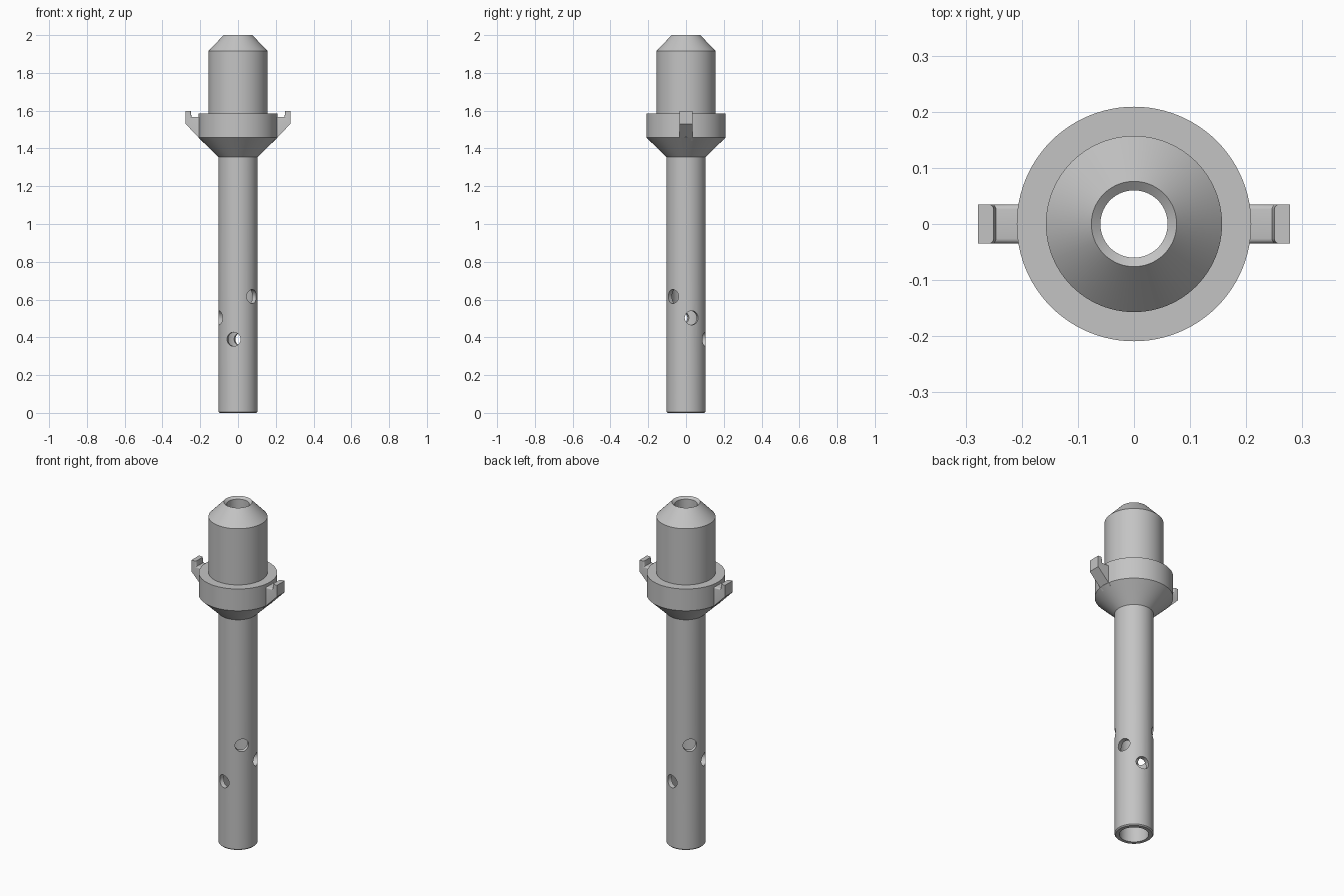
import bpy, bmesh
from math import pi, cos, sin, radians

cube = bpy.data.objects.get("Cube")
if cube:
    bpy.data.objects.remove(cube, do_unlink=True)

grey = bpy.data.materials.new("plain_grey")
grey.use_nodes = True
GREY = (0.55, 0.55, 0.55, 1)
grey.diffuse_color = GREY
grey.node_tree.nodes["Principled BSDF"].inputs["Base Color"].default_value = GREY


def finish(name, bm):
    bmesh.ops.recalc_face_normals(bm, faces=bm.faces)
    mesh = bpy.data.meshes.new(name)
    bm.to_mesh(mesh)
    bm.free()
    mesh.materials.append(grey)
    obj = bpy.data.objects.new(name, mesh)
    bpy.context.collection.objects.link(obj)
    return obj


def lathe(name, profile, sides=96):
    """Revolve a closed (radius, height) outline around z."""
    bm = bmesh.new()
    rings = [[bm.verts.new((r * cos(2 * pi * i / sides), r * sin(2 * pi * i / sides), z))
              for i in range(sides)] for r, z in profile]
    for a, b in zip(rings, rings[1:] + rings[:1]):
        for i in range(sides):
            j = (i + 1) % sides
            bm.faces.new((a[i], a[j], b[j], b[i]))
    return finish(name, bm)


def smooth(obj):
    bpy.ops.object.select_all(action="DESELECT")
    obj.select_set(True)
    bpy.context.view_layer.objects.active = obj
    bpy.ops.object.shade_smooth_by_angle(angle=radians(30))


# Hollow body: tube, flared collar, head and tapered tip
body = lathe("nozzle_body", [
    (0.078, 0), (0.098, 0), (0.104, 0.006), (0.104, 1.355),
    (0.209, 1.457), (0.209, 1.585), (0.157, 1.585), (0.157, 1.915),
    (0.076, 2.0), (0.06, 1.988), (0.06, 1.42), (0.078, 1.40)])

# Spiral of cross-drilled holes
bm = bmesh.new()
bmesh.ops.create_cone(bm, cap_ends=True, segments=40, radius1=0.037, radius2=0.037, depth=0.4)
drill_mesh = bpy.data.meshes.new("drill")
bm.to_mesh(drill_mesh)
bm.free()
for step in range(3):
    drill = bpy.data.objects.new(f"drill_{step + 1}", drill_mesh)
    drill.location.z = 0.39 + step * 0.113
    drill.rotation_euler = (0, pi / 2, radians(77 - 60 * step))
    drill.hide_render = True
    bpy.context.collection.objects.link(drill)
    cut = body.modifiers.new("hole", "BOOLEAN")
    cut.object = drill
    cut.solver = "EXACT"

# Apply the cuts, then remove the drills
bpy.context.view_layer.objects.active = body
body.select_set(True)
for mod in list(body.modifiers):
    cutter = mod.object
    bpy.ops.object.modifier_apply(modifier=mod.name)
    bpy.data.objects.remove(cutter, do_unlink=True)
smooth(body)


# Hooked side tabs on the collar
def tab(name, side):
    outline = [(0.19, 1.44), (0.278, 1.53), (0.278, 1.597),
               (0.25, 1.597), (0.246, 1.567), (0.19, 1.567)]
    bm = bmesh.new()
    face = bm.faces.new([bm.verts.new((side * x, -0.035, z)) for x, z in outline])
    new = bmesh.ops.extrude_face_region(bm, geom=[face])["geom"]
    bmesh.ops.translate(bm, vec=(0, 0.07, 0), verts=[v for v in new if isinstance(v, bmesh.types.BMVert)])
    # Round the side edges of the shelf and of the lip's inner face
    edges = []
    for e in bm.edges:
        a, b = (v.co for v in e.verts)
        on_side = abs(a.y - b.y) < 0.001
        inner = max(abs(a.x), abs(b.x)) < 0.26 and min(a.z, b.z) > 1.56
        if on_side and inner:
            edges.append(e)
    bmesh.ops.bevel(bm, geom=edges, offset=0.009, segments=4, profile=0.5, affect="EDGES")
    smooth(finish(name, bm))


tab("left_tab", 1)
tab("right_tab", -1)
